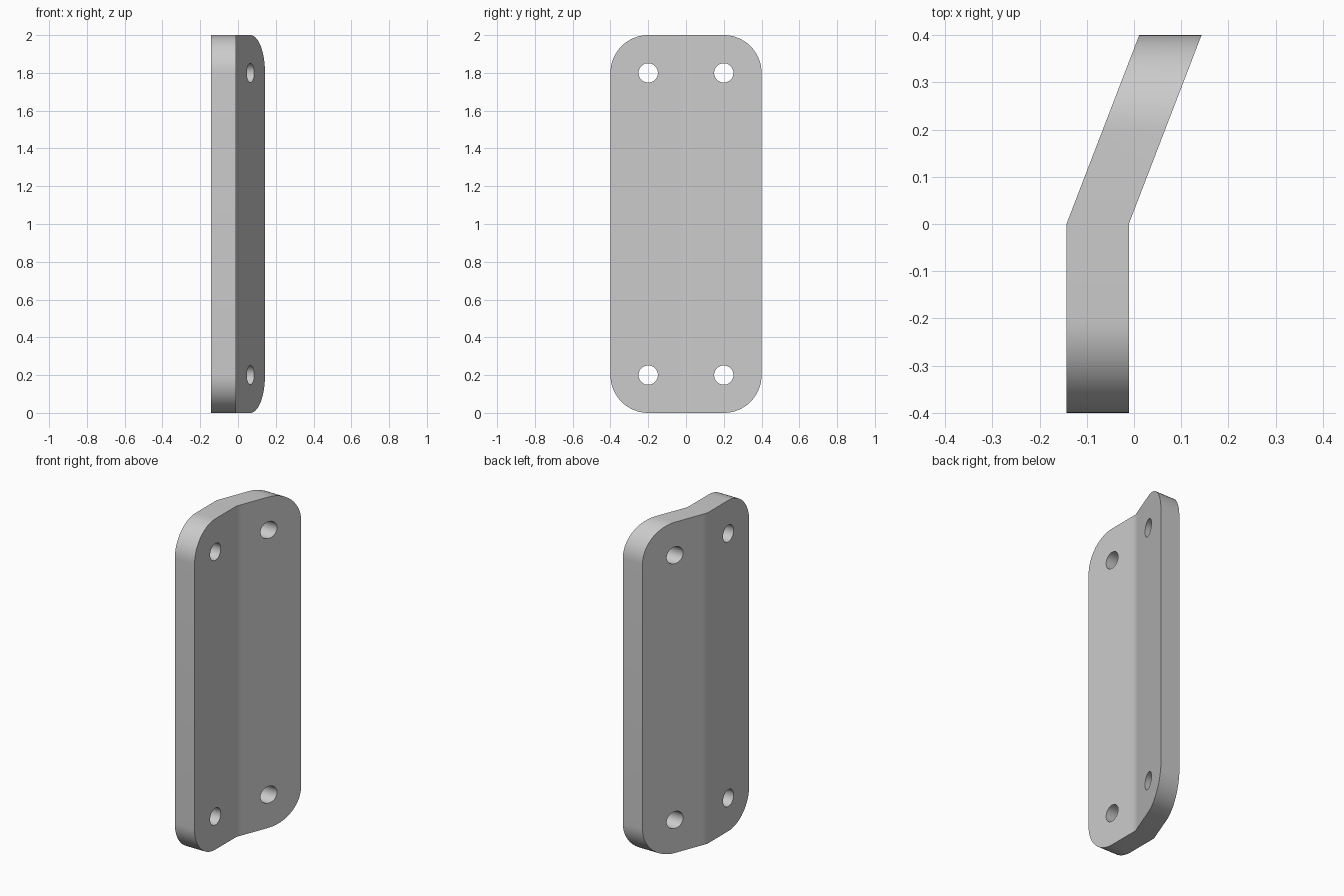
import bpy, bmesh
from math import pi, sin, cos
from mathutils import Matrix

if "Cube" in bpy.data.objects:
    bpy.data.objects.remove(bpy.data.objects["Cube"])

HALF_W, HEIGHT, RADIUS = 0.4, 2.0, 0.2
THICK, LEFT_X, SLOPE = 0.132, -0.143, 0.385
HOLE_R = 0.051
CORNERS = [(y, z) for z in (RADIUS, HEIGHT - RADIUS) for y in (-0.2, 0.2)]

grey = bpy.data.materials.new("plain_grey")
grey.use_nodes = True
colour = (0.6, 0.6, 0.6, 1)
grey.diffuse_color = colour
grey.node_tree.nodes["Principled BSDF"].inputs["Base Color"].default_value = colour


def make_object(name, bm):
    mesh = bpy.data.meshes.new(name)
    bm.to_mesh(mesh)
    bm.free()
    mesh.materials.append(grey)
    obj = bpy.data.objects.new(name, mesh)
    bpy.context.collection.objects.link(obj)
    return obj


# Rounded rectangle outline, extruded to the plate thickness
bm = bmesh.new()
outline = []
STEPS = 16
for quarter, (y, z) in enumerate([CORNERS[3], CORNERS[2], CORNERS[0], CORNERS[1]]):
    for i in range(STEPS + 1):
        a = (quarter + i / STEPS) * pi / 2
        outline.append(bm.verts.new((LEFT_X, y + RADIUS * cos(a), z + RADIUS * sin(a))))
face = bm.faces.new(outline)
extruded = bmesh.ops.extrude_face_region(bm, geom=[face])
bmesh.ops.translate(bm, vec=(THICK, 0, 0),
                    verts=[v for v in extruded["geom"] if isinstance(v, bmesh.types.BMVert)])

# Bend line with a narrow strip on each side, then lean the back half over
for y in (-0.03, 0, 0.03):
    bmesh.ops.bisect_plane(bm, geom=bm.verts[:] + bm.edges[:] + bm.faces[:],
                           plane_co=(0, y, 0), plane_no=(0, 1, 0))
for v in bm.verts:
    v.co.x += SLOPE * max(v.co.y, 0)
bmesh.ops.recalc_face_normals(bm, faces=bm.faces)
plate = make_object("bent_plate", bm)

# Four bolt holes drilled straight through
bm = bmesh.new()
for y, z in CORNERS:
    bmesh.ops.create_cone(bm, cap_ends=True, segments=48, radius1=HOLE_R, radius2=HOLE_R, depth=1,
                          matrix=Matrix.Translation((0, y, z)) @ Matrix.Rotation(pi / 2, 4, "Y"))
drill = make_object("hole_cutter", bm)
drill.hide_render = True

bpy.ops.object.select_all(action="DESELECT")
plate.select_set(True)
bpy.context.view_layer.objects.active = plate
cut = plate.modifiers.new("bolt_holes", "BOOLEAN")
cut.operation, cut.solver, cut.object = "DIFFERENCE", "EXACT", drill
bpy.ops.object.modifier_apply(modifier=cut.name)
bpy.data.objects.remove(drill)
bpy.ops.object.shade_smooth_by_angle(angle=pi / 6)
